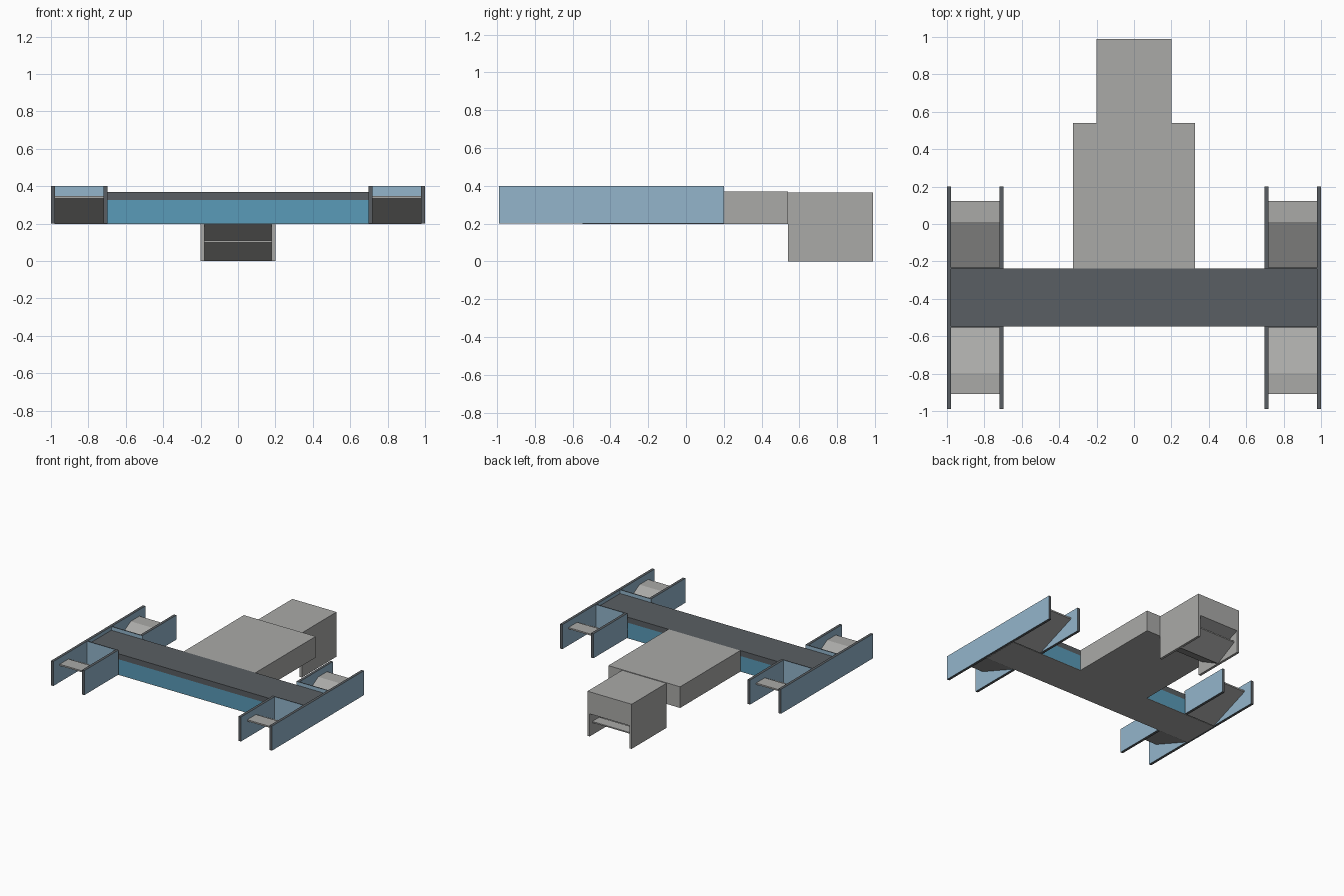
import bpy, bmesh

if "Cube" in bpy.data.objects:
    bpy.data.objects.remove(bpy.data.objects["Cube"])

def mat(name, rgb):
    m = bpy.data.materials.new(name)
    m.diffuse_color = (*rgb, 1)
    m.use_nodes = True
    m.node_tree.nodes["Principled BSDF"].inputs["Base Color"].default_value = m.diffuse_color
    return m

GREY = mat("light grey", (0.40, 0.40, 0.39))
SLATE = mat("dark slate", (0.102, 0.114, 0.125))
BLUE = mat("pale blue", (0.292, 0.462, 0.597))
TEAL = mat("teal blue", (0.102, 0.328, 0.479))

def finish(name, bm, mats, rule=None):
    bmesh.ops.recalc_face_normals(bm, faces=bm.faces)
    bm.normal_update()
    if rule:
        for f in bm.faces:
            f.material_index = rule(f.normal)
    me = bpy.data.meshes.new(name)
    bm.to_mesh(me)
    bm.free()
    for m in mats:
        me.materials.append(m)
    ob = bpy.data.objects.new(name, me)
    bpy.context.collection.objects.link(ob)
    return ob

def box(name, x, y, z, mats, rule=None):
    bm = bmesh.new()
    bmesh.ops.create_cube(bm, size=1)
    for v in bm.verts:
        v.co = [r[0] if c < 0 else r[1] for c, r in zip(v.co, (x, y, z))]
    return finish(name, bm, mats, rule)

def prism(name, x0, x1, profile, mats):
    """Extrude a (y, z) profile from x0 to x1."""
    bm = bmesh.new()
    f = bm.faces.new([bm.verts.new((x0, y, z)) for y, z in profile])
    ext = bmesh.ops.extrude_face_region(bm, geom=[f])
    for v in ext["geom"]:
        if isinstance(v, bmesh.types.BMVert):
            v.co.x = x1
    return finish(name, bm, mats)

# crossbar: slate top over teal sides with a grey underside
box("crossbar_top", (-0.98, 0.98), (-0.548, -0.238), (0.325, 0.37), [SLATE])
box("crossbar_sides", (-0.698, 0.698), (-0.548, -0.238), (0.2, 0.325), [TEAL])
box("crossbar_underside", (-0.98, 0.98), (-0.548, -0.238), (0.197, 0.2), [GREY])

# central body
box("body", (-0.325, 0.325), (-0.238, 0.54), (0.197, 0.37), [GREY])

# end pods: blue-faced walls with slate edges, closing plates and ramps
def x_faces(n):
    return 0 if abs(n.x) > 0.5 else 1

def y_faces(n):
    return 0 if abs(n.y) > 0.5 else 1

for s, side in ((-1, "left"), (1, "right")):
    def span(a, b):
        return tuple(sorted((s * a, s * b)))
    box(side + "_outer_wall", span(0.978, 1.0), (-0.99, 0.2), (0.2, 0.4), [BLUE, SLATE], x_faces)
    for end, y in (("front", (-0.99, -0.548)), ("back", (-0.238, 0.2))):
        box(f"{side}_{end}_inner_wall", span(0.698, 0.72), y, (0.2, 0.4), [BLUE, SLATE], x_faces)
    for end, d, y0 in (("front", -1, -0.546), ("back", 1, -0.24)):
        ys = tuple(sorted((y0, y0 + d * 0.008)))
        box(f"{side}_{end}_plate", span(0.698, 0.978), ys, (0.2, 0.4), [BLUE, SLATE], y_faces)
        # ramp rising outwards to a flat lip
        prof = [(y0 + d * a, z) for a, z in
                ((0.008, 0.2), (0.362, 0.335), (0.362, 0.347), (0.25, 0.347), (0.008, 0.215))]
        prism(f"{side}_{end}_ramp", s * 0.72, s * 0.978, prof, [GREY])

# tail block: side cheeks, a sloped roof and blades opening to front and back
for s, side in ((-1, "left"), (1, "right")):
    box(side + "_tail_cheek", tuple(sorted((s * 0.18, s * 0.2))), (0.54, 0.988), (0, 0.365), [GREY])
prism("tail_roof", -0.18, 0.18,
      [(0.54, 0.365), (0.988, 0.365), (0.988, 0.185), (0.764, 0.1),
       (0.54, 0.197)], [GREY])
for end, d in (("front", -1), ("back", 1)):
    prof = [(0.764 + d * a, z) for a, z in
            ((0, 0.0), (0.19, 0.1), (0.19, 0.11), (0.10, 0.11), (0, 0.06))]
    prism(f"tail_{end}_blade", -0.18, 0.18, prof, [GREY])
